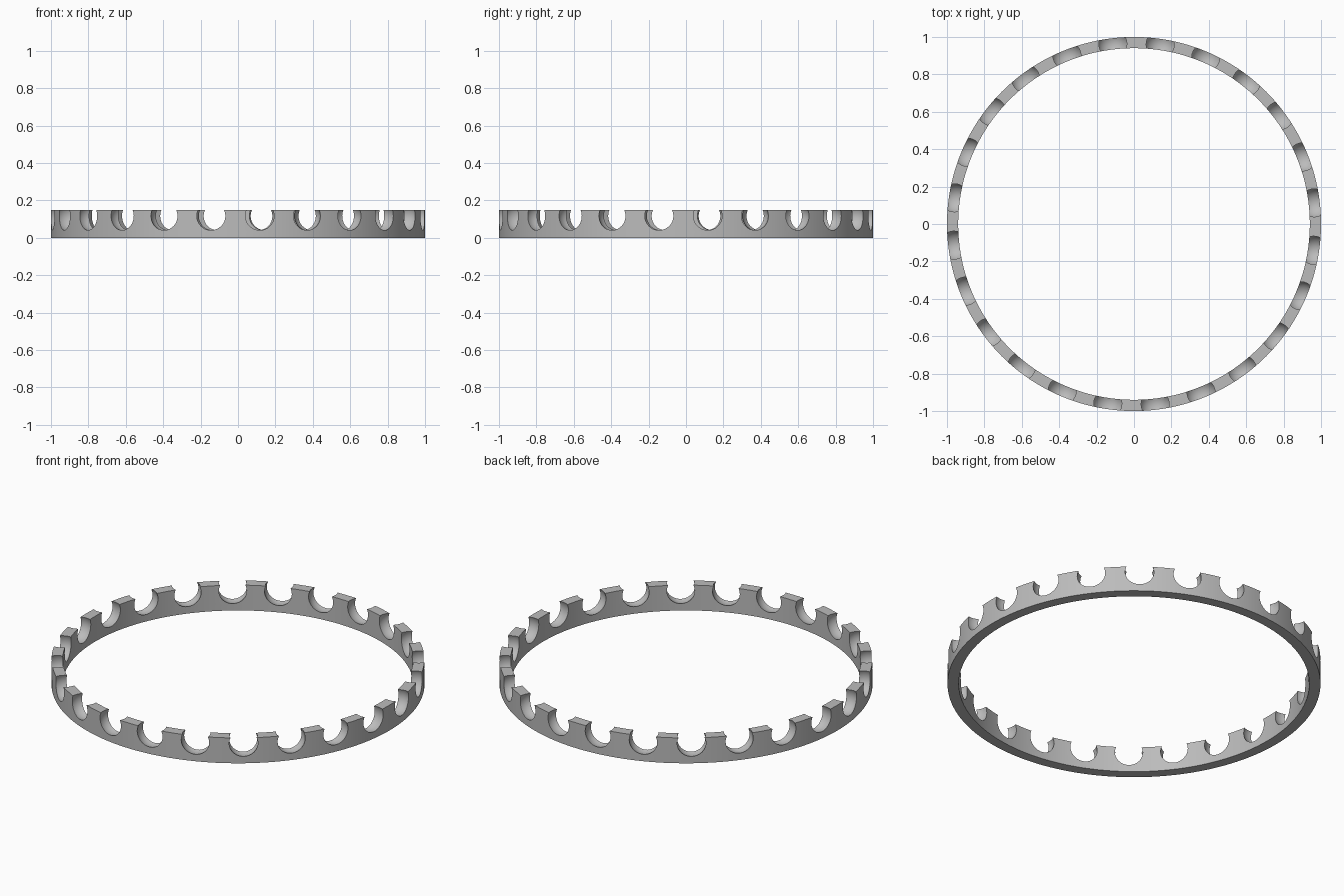
import bpy, bmesh, math
from mathutils import Matrix

if "Cube" in bpy.data.objects:
    bpy.data.objects.remove(bpy.data.objects["Cube"])

R_OUT, R_IN, HEIGHT = 1.0, 0.94, 0.15
POCKETS, PHASE = 24, math.radians(6.7)
BALL_R, BALL_Z = 0.082, 0.117
SEGMENTS = 192

grey = bpy.data.materials.new("grey metal")
grey.diffuse_color = (0.5, 0.5, 0.5, 1)
grey.use_nodes = True
grey.node_tree.nodes["Principled BSDF"].inputs["Base Color"].default_value = grey.diffuse_color


def make_object(name, bm):
    bmesh.ops.recalc_face_normals(bm, faces=bm.faces)
    mesh = bpy.data.meshes.new(name)
    bm.to_mesh(mesh)
    bm.free()
    mesh.materials.append(grey)
    obj = bpy.data.objects.new(name, mesh)
    bpy.context.collection.objects.link(obj)
    return obj


# Plain ring: rectangular section swept round the z axis
bm = bmesh.new()
profile = [(R_IN, 0), (R_OUT, 0), (R_OUT, HEIGHT), (R_IN, HEIGHT)]
loops = []
for i in range(SEGMENTS):
    a = 2 * math.pi * i / SEGMENTS
    loops.append([bm.verts.new((r * math.cos(a), r * math.sin(a), z)) for r, z in profile])
for i in range(SEGMENTS):
    p, q = loops[i], loops[(i + 1) % SEGMENTS]
    for j in range(4):
        k = (j + 1) % 4
        bm.faces.new((p[j], p[k], q[k], q[j]))
ring = make_object("cage_ring", bm)

# Ball pockets: spheres with their poles pointing radially
bm = bmesh.new()
for i in range(POCKETS):
    place = (Matrix.Rotation(PHASE + 2 * math.pi * i / POCKETS, 4, 'Z')
             @ Matrix.Translation(((R_OUT + R_IN) / 2, 0, BALL_Z))
             @ Matrix.Rotation(math.pi / 2, 4, 'Y'))
    bmesh.ops.create_uvsphere(bm, u_segments=40, v_segments=24, radius=BALL_R, matrix=place)
cutter = make_object("pocket_cutter", bm)
cutter.hide_render = True

# Cut the pockets and smooth the curved walls
cut = ring.modifiers.new("pockets", 'BOOLEAN')
cut.operation = 'DIFFERENCE'
cut.solver = 'EXACT'
cut.object = cutter
bpy.context.view_layer.objects.active = ring
ring.select_set(True)
bpy.ops.object.modifier_apply(modifier=cut.name)
bpy.data.objects.remove(cutter)
bpy.ops.object.shade_smooth_by_angle(angle=math.radians(30))
